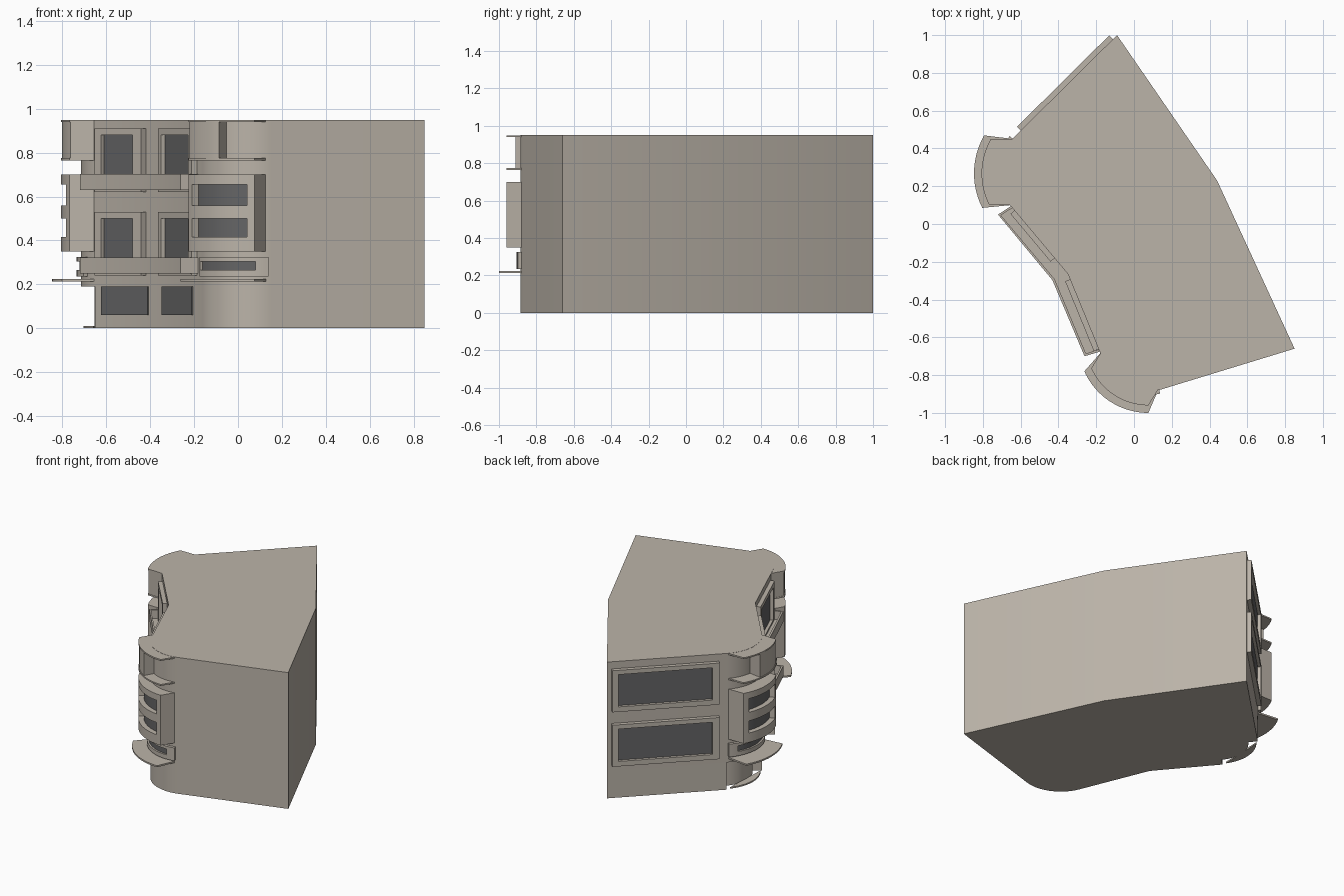
import bpy, bmesh, math
from mathutils import Vector

if "Cube" in bpy.data.objects:
    bpy.data.objects.remove(bpy.data.objects["Cube"])


def material(name, rgb):
    m = bpy.data.materials.new(name)
    m.diffuse_color = (*rgb, 1)
    m.use_nodes = True
    m.node_tree.nodes["Principled BSDF"].inputs["Base Color"].default_value = m.diffuse_color
    return m


STONE = material("beige stone", (0.50, 0.455, 0.395))
GLASS = material("dark grey glass", (0.13, 0.13, 0.132))


def prism(name, pts, z0, z1, mat=STONE):
    """Vertical extrusion of a plan outline."""
    bm = bmesh.new()
    face = bm.faces.new([bm.verts.new((p[0], p[1], z0)) for p in pts])
    ext = bmesh.ops.extrude_face_region(bm, geom=[face])
    bmesh.ops.translate(bm, vec=(0, 0, z1 - z0),
                        verts=[v for v in ext["geom"] if isinstance(v, bmesh.types.BMVert)])
    bmesh.ops.recalc_face_normals(bm, faces=bm.faces)
    me = bpy.data.meshes.new(name)
    bm.to_mesh(me)
    bm.free()
    me.materials.append(mat)
    ob = bpy.data.objects.new(name, me)
    bpy.context.collection.objects.link(ob)
    bpy.ops.object.select_all(action='DESELECT')
    bpy.context.view_layer.objects.active = ob
    ob.select_set(True)
    bpy.ops.object.shade_smooth_by_angle(angle=math.radians(25))
    return ob


def polar(c, r, a):
    a = math.radians(a)
    return Vector((c[0] + r * math.cos(a), c[1] + r * math.sin(a)))


def arc(c, r, a0, a1):
    n = max(2, int(abs(a1 - a0) / 3))
    return [polar(c, r, a0 + (a1 - a0) * i / n) for i in range(n + 1)]


# plan: two rounded corners joined by a bent front
LEFT_C, LEFT_R = (-0.445, 0.268), 0.27
FRONT_C, FRONT_R = (0.076, -0.629), 0.256
BEND = Vector((-0.35, -0.265))


def outline(left_r):
    left = arc(LEFT_C, left_r, 134.8, 220)
    if left_r < LEFT_R:
        left = [polar(LEFT_C, LEFT_R, 134.8)] + left + [polar(LEFT_C, LEFT_R, 220)]
    return ([(-0.09, 1.0)] + left + [BEND] + arc(FRONT_C, FRONT_R, 202.5, 287)
            + [(0.85, -0.66), (0.44, 0.23)])


prism("upper_floors", outline(LEFT_R), 0.19, 0.95)
prism("ground_floor", outline(0.21), 0.0, 0.19)
prism("entry_step", arc(LEFT_C, 0.26, 140, 215), 0.0, 0.01)


# projecting rounded bays
def corner(tag, c, r, a0, a1, p0, p1):
    """a0/p0: end on the outer wall, a1/p1: end beside the bent front."""
    s = 1 if a1 > a0 else -1
    R = r + (0.075 if tag == "front" else 0.092)

    def slab(name, rad, z0, z1, mat=STONE):
        prism(f"{tag}_{name}", [p0] + arc(c, rad, a0, a1) + [p1], z0, z1, mat)

    slab("canopy", R + 0.04, 0.213, 0.224)
    for i, (z0, z1) in enumerate([(0.35, 0.415), (0.50, 0.56), (0.655, 0.70)]):
        slab(f"bay_band_{i}", R, z0, z1)
    slab("balcony_floor", R, 0.765, 0.775)
    slab("roof_lip", R, 0.939, 0.949)
    # recessed curved windows with end jambs
    for i, (z0, z1) in enumerate([(0.415, 0.50), (0.56, 0.655)]):
        prism(f"{tag}_bay_glass_{i}",
              [p0] + arc(c, R - 0.035, a0 + 4 * s, a1 - 2.5 * s) + [p1], z0, z1, GLASS)
        for k, (a, p, d) in enumerate([(a0, p0, s), (a1, p1, -s)]):
            prism(f"{tag}_bay_jamb_{i}_{k}",
                  [p] + arc(c, R, a, a + 6 * d) + [polar(c, R - 0.055, a + 6 * d)], z0, z1)
    # balcony side wall
    w = a1 - 36 * s
    prism(f"{tag}_balcony_wall", [polar(c, r - 0.01, w)] + arc(c, R - 0.005, w, a1) + [p1],
          0.775, 0.939)
    # low strip window below the bay
    lo, hi = a0 + 10 * s, a1 - 2 * s
    b0 = a0 - 13 * s

    def ring(name, r1, u, v, z0, z1, mat):
        prism(f"{tag}_{name}", arc(c, r - 0.01, u, v) + arc(c, r1, v, u), z0, z1, mat)

    ring("strip_sill", r + 0.02, b0, a1, 0.235, 0.265, STONE)
    ring("strip_head", r + 0.02, b0, a1, 0.305, 0.325, STONE)
    ring("strip_jamb_outer", r + 0.02, b0, a0 - s, 0.265, 0.305, STONE)
    ring("strip_jamb_inner", r + 0.02, hi, a1, 0.265, 0.305, STONE)
    ring("strip_glass", r + 0.008, a0 - s, hi, 0.265, 0.305, GLASS)


corner("front", FRONT_C, FRONT_R, 270, 204, (0.132, -0.87), (-0.175, -0.68))
corner("left", LEFT_C, LEFT_R, 150, 207, (-0.638, 0.45), (-0.652, 0.10))


# framed windows on the flat walls
def wall_box(name, start, end, s0, s1, d, z0, z1, mat=STONE):
    """Box on a wall running start to end; the outside is on the right hand."""
    t = (Vector(end) - Vector(start)).normalized()
    n = Vector((t.y, -t.x))
    a, b = Vector(start) + t * s0, Vector(start) + t * s1
    prism(name, [a - n * 0.005, b - n * 0.005, b + n * d, a + n * d], z0, z1, mat)


def framed(name, wall, s0, s1, g0, g1, z0, z1):
    st, en = wall
    zb, zt = z0 + 0.035, z1 - 0.03
    wall_box(name + "_glass", st, en, g0, g1, 0.008, zb, zt, GLASS)
    wall_box(name + "_jamb_a", st, en, s0, g0, 0.028, z0, z1)
    wall_box(name + "_jamb_b", st, en, g1, s1, 0.028, z0, z1)
    wall_box(name + "_sill", st, en, g0, g1, 0.028, z0, zb)
    wall_box(name + "_head", st, en, g0, g1, 0.028, zt, z1)


# all walls run so that the outside is to the right of travel
A = polar(LEFT_C, LEFT_R, 220)
B = polar(FRONT_C, FRONT_R, 202.5)
front_a, front_b = (A, BEND), (BEND, B)
side = (polar(LEFT_C, LEFT_R, 134.8), Vector((-0.09, 1.0)))
L = (side[1] - side[0]).length
side = (side[1], side[0])
for i, z in enumerate((0.24, 0.62)):
    framed(f"front_window_a{i}", front_a, 0.03, 0.36, 0.075, 0.30, z, z + 0.29)
    framed(f"front_window_b{i}", front_b, 0.03, 0.43, 0.065, 0.39, z, z + 0.29)
    framed(f"side_window_{i}", side, 0.03, L - 0.05, 0.07, L - 0.095, z - 0.01, z + 0.28)
wall_box("ground_window_a", *front_a, 0.05, 0.38, 0.006, 0.06, 0.19, GLASS)
wall_box("ground_window_b", *front_b, 0.02, 0.38, 0.006, 0.06, 0.19, GLASS)

# bent balconies: floor and thin parapet
inner = [A, BEND, Vector((-0.178, -0.675))]
outer = [Vector((-0.72, 0.05)), Vector((-0.432, -0.297)), Vector((-0.262, -0.70))]
rim = [Vector((-0.706, 0.048)), Vector((-0.42, -0.292)), Vector((-0.255, -0.685))]
for i, z in enumerate((0.25, 0.63)):
    prism(f"balcony_floor_{i}", inner + outer[::-1], z, z + 0.012)
    prism(f"balcony_parapet_{i}", outer + rim[::-1], z + 0.012, z + 0.072)
    for k, e in ((0, 1), (2, -1)):
        along = (inner[1] - inner[k]).normalized() * 0.012
        prism(f"balcony_end_{i}_{k}",
              [inner[k], outer[k], outer[k] + along, inner[k] + along], z + 0.012, z + 0.072)
